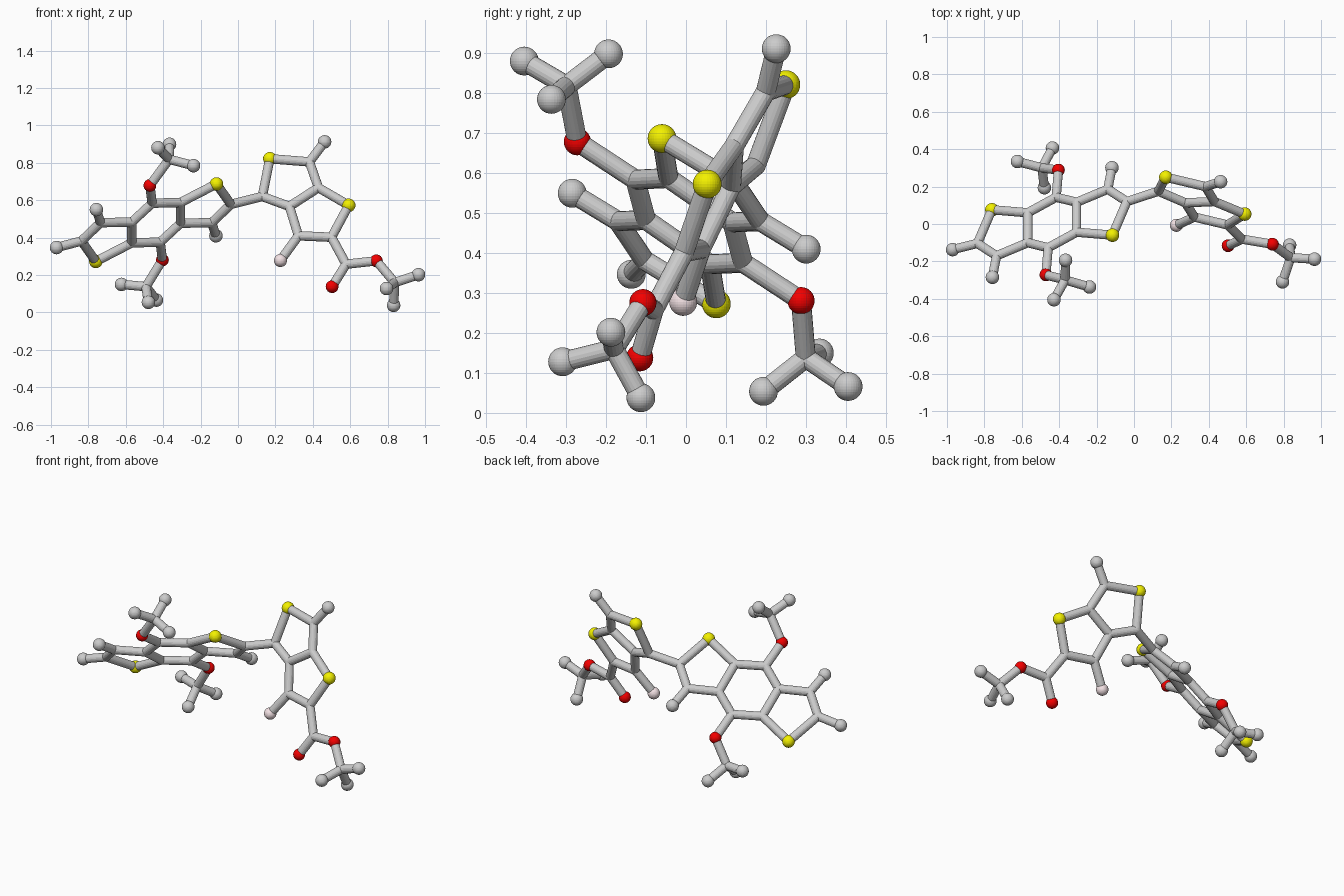
import bpy, bmesh
from mathutils import Vector, Matrix

if "Cube" in bpy.data.objects:
    bpy.data.objects.remove(bpy.data.objects["Cube"])

BALL, STICK = 0.036, 0.025


def material(name, rgb):
    m = bpy.data.materials.new(name)
    m.diffuse_color = (*rgb, 1)
    m.use_nodes = True
    m.node_tree.nodes["Principled BSDF"].inputs["Base Color"].default_value = m.diffuse_color
    return m


YELLOW = material("sulfur_yellow", (0.9, 0.88, 0.0))
RED = material("oxygen_red", (0.9, 0.0, 0.0))
PINK = material("fluorine_pink", (0.9, 0.76, 0.78))


def finish(name, bm, mat=None):
    me = bpy.data.meshes.new(name)
    bm.to_mesh(me)
    bm.free()
    ob = bpy.data.objects.new(name, me)
    bpy.context.collection.objects.link(ob)
    if mat:
        me.materials.append(mat)


def balls(name, keys, radius, mat=None):
    bm = bmesh.new()
    for k in keys:
        bmesh.ops.create_uvsphere(bm, u_segments=32, v_segments=16, radius=radius,
                                  matrix=Matrix.Translation(P[k]))
    finish(name, bm, mat)


def sticks(name, chains):
    # each chain is a space-separated path of joints
    bm = bmesh.new()
    for chain in chains:
        path = chain.split()
        for a, b in zip(path, path[1:]):
            d = P[b] - P[a]
            rot = d.to_track_quat('Z', 'Y').to_matrix().to_4x4()
            bmesh.ops.create_cone(bm, cap_ends=True, segments=18, radius1=STICK,
                                  radius2=STICK, depth=d.length,
                                  matrix=Matrix.Translation((P[a] + P[b]) / 2) @ rot)
    finish(name, bm)


# left fused rings: one half, the other half by point inversion
half = {
    "s": (-0.76, 0.076, 0.273), "a": (-0.837, -0.104, 0.382), "b": (-0.735, -0.17, 0.48),
    "bm": (-0.757, -0.285, 0.55), "c": (-0.568, -0.10, 0.483), "d": (-0.568, 0.06, 0.372),
    "e": (-0.416, 0.143, 0.376), "o": (-0.404, 0.288, 0.281),
}
P = {k + "1": Vector(v) for k, v in half.items()}
P.update({k + "2": Vector((-0.875, 0.016, 0.96)) - Vector(v) for k, v in half.items()})

# right fused rings
rings = {
    "am": (-0.97, -0.137, 0.347),
    "p": (0.13, 0.175, 0.62), "s3": (0.17, 0.25, 0.822), "q": (0.382, 0.20, 0.805),
    "qm": (0.463, 0.226, 0.912), "r": (0.43, 0.12, 0.667), "t": (0.275, 0.113, 0.567),
    "s4": (0.592, 0.053, 0.573), "u": (0.323, 0.037, 0.41), "f": (0.227, -0.007, 0.278),
    "v": (0.50, -0.005, 0.402),
}
# side groups
groups = {
    "w": (0.578, -0.081, 0.258), "o3": (0.503, -0.116, 0.138), "o4": (0.74, -0.108, 0.276),
    "x": (0.838, -0.18, 0.16), "x1": (0.965, -0.188, 0.202), "x2": (0.794, -0.309, 0.128),
    "x3": (0.832, -0.113, 0.038),
    "y": (-0.368, -0.299, 0.819), "y1": (-0.428, -0.405, 0.881), "y2": (-0.366, -0.194, 0.899),
    "y3": (-0.238, -0.337, 0.785),
    "z": (-0.492, 0.30, 0.138), "z1": (-0.436, 0.406, 0.066), "z2": (-0.623, 0.334, 0.15),
    "z3": (-0.479, 0.194, 0.054),
}
P.update({k: Vector(v) for k, v in {**rings, **groups}.items()})

# bonds
sticks("left_ring_bonds", ["s1 a1 b1 c1 d1 s1", "s2 a2 b2 c2 d2 s2", "d1 e1 c2", "d2 e2 c1",
                           "a1 am", "b1 bm1", "b2 bm2", "a2 p"])
sticks("right_ring_bonds", ["p s3 q r t p", "r s4 v u t", "q qm", "u f"])
sticks("ester_bonds", ["v w o3", "w o4 x x1", "x2 x x3"])
sticks("upper_side_bonds", ["e2 o2 y y1", "y2 y y3"])
sticks("lower_side_bonds", ["e1 o1 z z1", "z2 z z3"])

# rounded joints where sticks meet
balls("carbon_joints", "a1 b1 c1 d1 e1 a2 b2 c2 d2 e2 p q r t u v w x y z".split(), STICK)

# end balls and coloured atoms
balls("carbon_ends", "am bm1 bm2 qm x1 x2 x3 y1 y2 y3 z1 z2 z3".split(), BALL)
balls("sulfur_balls", "s1 s2 s3 s4".split(), BALL, YELLOW)
balls("oxygen_balls", "o1 o2 o3 o4".split(), 0.034, RED)
balls("fluorine_ball", ["f"], 0.035, PINK)
